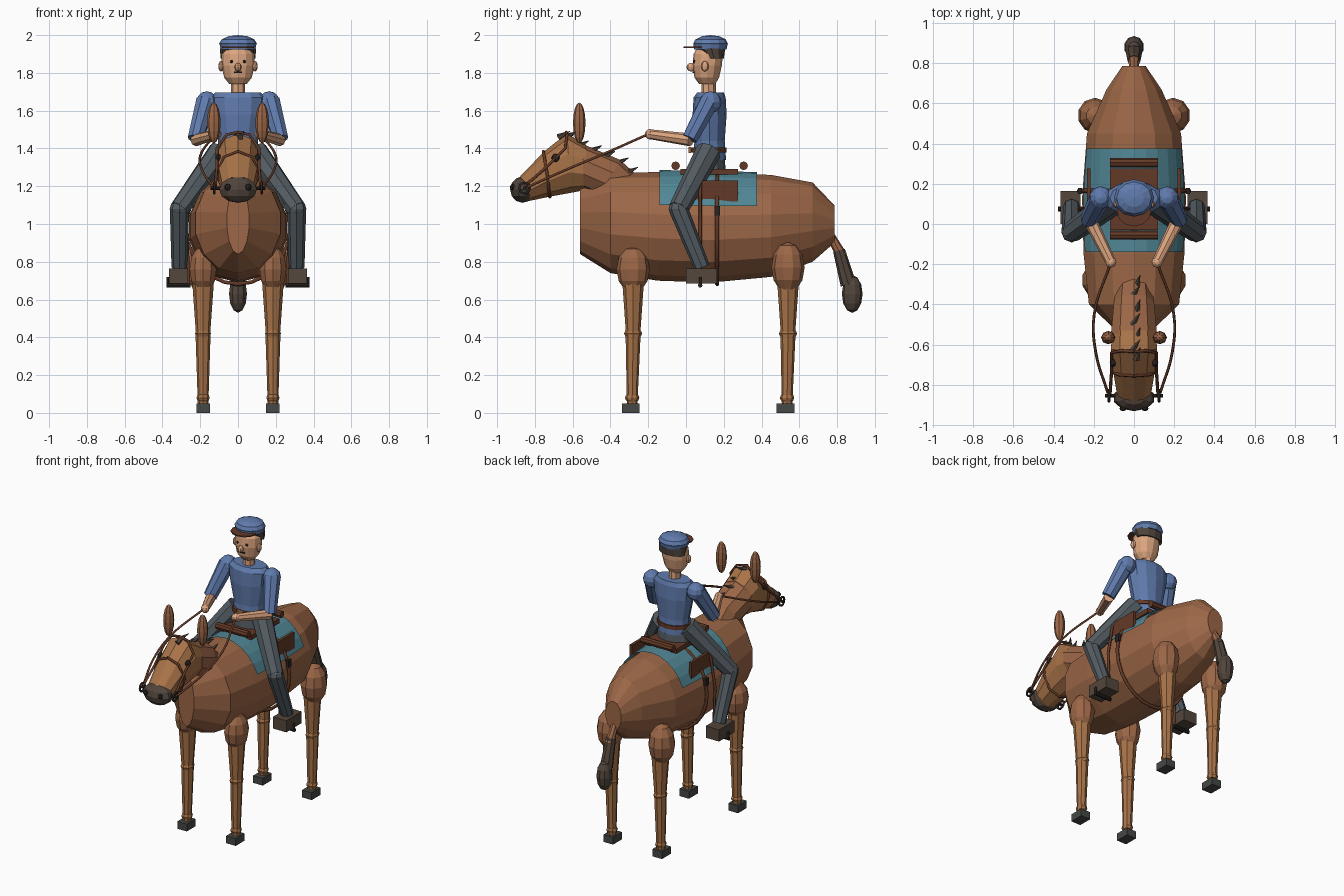
import bpy, bmesh, math
from mathutils import Vector

if "Cube" in bpy.data.objects:
    bpy.data.objects.remove(bpy.data.objects["Cube"])

def mat(name, hexa):
    m = bpy.data.materials.new(name)
    c = [int(hexa[i:i + 2], 16) / 255 for i in (0, 2, 4)]
    m.diffuse_color = [((v + .055) / 1.055) ** 2.4 for v in c] + [1]
    m.use_nodes = True
    m.node_tree.nodes["Principled BSDF"].inputs["Base Color"].default_value = m.diffuse_color
    return m

HORSE, LEG, DARK = mat("coat", "9C6747"), mat("leg_coat", "A87348"), mat("dark_hair", "51453C")
SHIRT, SKIN, TROUSER = mat("shirt", "607BAD"), mat("skin", "DDA680"), mat("trouser", "535C62")
BOOT, LEATHER, CLOTH = mat("boot", "53473C"), mat("leather", "643A27"), mat("cloth", "518796")
HOOF, BLACK = mat("hoof", "454845"), mat("black", "2A2422")

def finish(bm, name, m):
    bmesh.ops.recalc_face_normals(bm, faces=bm.faces[:])
    me = bpy.data.meshes.new(name)
    bm.to_mesh(me)
    bm.free()
    me.materials.append(m)
    ob = bpy.data.objects.new(name, me)
    bpy.context.collection.objects.link(ob)
    return ob

def loft(name, m, rings, n=12, x=0, arc=None):
    """Rings: (top y, top z, bottom y, bottom z, half width); arc = open part of the circle."""
    bm, rows = bmesh.new(), []
    for ty, tz, by, bz, w in rings:
        t, b = Vector((x, ty, tz)), Vector((x, by, bz))
        c, up = (t + b) / 2, (t - b) / 2
        a0, a1 = arc or (math.pi / 2, math.pi * 2.5)
        k = n + 1 if arc else n
        rows.append([bm.verts.new(c + up * math.sin(a) + Vector((w * math.cos(a), 0, 0)))
                     for a in (a0 + (a1 - a0) * i / n for i in range(k))])
    for r, q in zip(rows, rows[1:]):
        for i in range(n):
            j = (i + 1) % len(r)
            bm.faces.new((r[i], r[j], q[j], q[i]))
    if not arc:
        bm.faces.new(rows[0])
        bm.faces.new(rows[-1])
    return finish(bm, name, m)

def ball(name, m, loc, size, u=10, v=6):
    bm = bmesh.new()
    bmesh.ops.create_uvsphere(bm, u_segments=u, v_segments=v, radius=1)
    for p in bm.verts:
        p.co = Vector(p.co[i] * size[i] + loc[i] for i in range(3))
    return finish(bm, name, m)

def box(name, m, lo, hi):
    bm = bmesh.new()
    bmesh.ops.create_cube(bm, size=1)
    for p in bm.verts:
        p.co = Vector((lo[i] + hi[i]) / 2 + p.co[i] * (hi[i] - lo[i]) for i in range(3))
    return finish(bm, name, m)

def rod(name, m, a, b, r1, r2, n=8):
    a, b = Vector(a), Vector(b)
    bm = bmesh.new()
    bmesh.ops.create_cone(bm, cap_ends=True, segments=n, radius1=r1, radius2=r2, depth=(b - a).length)
    ob = finish(bm, name, m)
    ob.location = (a + b) / 2
    ob.rotation_euler = (b - a).to_track_quat('Z', 'Y').to_euler()
    return ob

def cord(name, m, pts, r, closed=False, smooth=False):
    cu = bpy.data.curves.new(name, 'CURVE')
    cu.dimensions, cu.bevel_depth, cu.bevel_resolution = '3D', r, 1
    if smooth:
        sp = cu.splines.new('BEZIER')
        sp.bezier_points.add(len(pts) - 1)
        for bp, p in zip(sp.bezier_points, pts):
            bp.co, bp.handle_left_type, bp.handle_right_type = p, 'AUTO', 'AUTO'
    else:
        sp = cu.splines.new('POLY')
        sp.points.add(len(pts) - 1)
        for bp, p in zip(sp.points, pts):
            bp.co = (*p, 1)
    sp.use_cyclic_u, cu.resolution_u, cu.use_fill_caps = closed, 5, True
    cu.materials.append(m)
    ob = bpy.data.objects.new(name, cu)
    bpy.context.collection.objects.link(ob)

# Horse trunk, neck and head
loft("body", HORSE, [(-.56, 1.20, -.56, .84, .06), (-.40, 1.27, -.40, .74, .23), (-.15, 1.275, -.15, .70, .257),
                     (.13, 1.27, .13, .69, .265), (.45, 1.26, .45, .72, .24), (.67, 1.22, .67, .80, .14),
                     (.785, 1.10, .785, .90, .06)], 14)
loft("neck", HORSE, [(-.25, 1.25, -.38, 1.02, .09), (-.35, 1.34, -.45, 1.14, .105), (-.55, 1.425, -.54, 1.18, .12)], 10)
loft("head", LEG, [(-.53, 1.42, -.53, 1.18, .115), (-.63, 1.48, -.61, 1.165, .12),
                   (-.75, 1.385, -.72, 1.145, .108), (-.885, 1.245, -.84, 1.12, .085)], 10)
ball("muzzle", DARK, (0, -.865, 1.182), (.105, .066, .07))

# Mane tufts along the crest and forelock
for i, (y, z) in enumerate([(-.65, 1.46), (-.61, 1.46), (-.55, 1.41), (-.48, 1.385), (-.41, 1.355), (-.34, 1.32), (-.29, 1.27)]):
    rod("mane_tuft", DARK, (.012 * (-1) ** i, y - .025, z), (.03, y + .035, z + .03), .018, .002, 5)

# Tail
rod("tail_dock", HORSE, (0, .765, .94), (0, .825, .83), .022, .03)
rod("tail", DARK, (0, .81, .86), (0, .86, .68), .032, .042)
ball("tail_tuft", DARK, (0, .88, .63), (.05, .055, .10))

# Pommel, cantle and seat
for y in (-.055, .305):
    rod("saddle_roll", LEATHER, (-.12, y, 1.308), (.12, y, 1.308), .023, .023)
box("saddle_seat", LEATHER, (-.12, -.03, 1.262), (.12, .275, 1.292))
loft("saddle_cloth", CLOTH, [(-.14, 1.285, -.14, .69, .264), (.13, 1.283, .13, .68, .273), (.375, 1.274, .375, .70, .256)],
     10, arc=(.39, math.pi - .39))
ell = [(.274 * math.cos(a), .165, .98 + .298 * math.sin(a)) for a in (math.tau * i / 24 for i in range(24))]
cord("girth", LEATHER, ell, .011, True)

# Rider trunk, built from front/back points
loft("pelvis", TROUSER, [(.03, 1.29, .21, 1.29, .12), (.04, 1.39, .20, 1.39, .11)], 12)
loft("shirt", SHIRT, [(.035, 1.34, .212, 1.34, .105), (.045, 1.44, .205, 1.44, .105), (.035, 1.58, .215, 1.58, .135),
                      (.04, 1.67, .21, 1.67, .145), (.06, 1.697, .20, 1.697, .12)], 12)
loft("belt", LEATHER, [(.024, 1.378, .215, 1.378, .118), (.024, 1.405, .215, 1.405, .118)], 12)
box("belt_buckle", LEG, (-.02, .012, 1.375), (.02, .026, 1.408))

# Rider head and cap
rod("rider_neck", SKIN, (0, .12, 1.68), (0, .12, 1.77), .038, .038)
loft("rider_head", SKIN, [(.07, 1.74, .155, 1.74, .045), (.045, 1.775, .175, 1.775, .073), (.035, 1.84, .19, 1.84, .088),
                          (.04, 1.90, .195, 1.90, .086), (.06, 1.935, .18, 1.935, .06)], 12)
ball("nose", SKIN, (0, .027, 1.83), (.018, .024, .023), 8, 6)
box("mouth", BLACK, (-.022, .034, 1.80), (.022, .05, 1.807))
loft("hair", DARK, [(.10, 1.875, .20, 1.875, .092), (.06, 1.93, .208, 1.93, .096)], 12)
ball("cap", SHIRT, (0, .13, 1.955), (.1, .092, .045), 12, 6)
loft("cap_band", SHIRT, [(.042, 1.925, .215, 1.925, .092), (.04, 1.95, .22, 1.95, .097)], 12)
loft("cap_peak", LEATHER, [(-.012, 1.932, .14, 1.932, .085), (-.012, 1.940, .14, 1.940, .085)], 12)

for s in (-1, 1):
    # Horse legs
    for label, y, top, w in (("front", -.28, .885, 0), ("back", .54, .905, .01)):
        x = s * .185
        h = (top - .635) / 2
        ball(label + "_thigh", HORSE, (x + s * w, y, top - h), (.075 + w, .088, h))
        rod(label + "_upper_leg", LEG, (x, y, .76), (x, y, .42), .062, .038)
        ball(label + "_knee", LEG, (x, y, .42), (.042, .048, .03), 8, 6)
        rod(label + "_lower_leg", LEG, (x, y, .42), (x, y - .005, .05), .04, .028)
        ball(label + "_fetlock", LEG, (x, y - .005, .08), (.035, .038, .028), 8, 6)
        box(label + "_hoof", HOOF, (x - .036, y - .06, 0), (x + .036, y + .035, .05))

    # Horse ears, eyes, nostrils and bridle
    ball("horse_ear", HORSE, (s * .128, -.565, 1.535), (.036, .033, .108), 8, 8)
    ball("horse_eye", BLACK, (s * .105, -.69, 1.35), (.016, .022, .022), 8, 6)
    ball("nostril", BLACK, (s * .055, -.918, 1.195), (.018, .014, .018), 8, 5)
    ring = [(s * .125, -.855 + .028 * math.cos(a), 1.19 + .028 * math.sin(a)) for a in (math.tau * i / 12 for i in range(12))]
    cord("bit_ring", BLACK, ring, .007, True)
    rod("bit_end", BLACK, (s * .08, -.855, 1.19), (s * .145, -.855, 1.19), .009, .009)
    cord("cheek_strap", LEATHER, [(s * .12, -.855, 1.20), (s * .112, -.74, 1.30), (s * .112, -.64, 1.40), (s * .06, -.63, 1.473), (0, -.635, 1.487)], .008)
    cord("noseband", LEATHER, [(0, -.755, 1.385), (s * .075, -.75, 1.355), (s * .113, -.735, 1.265), (s * .075, -.725, 1.17), (0, -.72, 1.142)], .008)
    cord("rein", LEATHER, [(s * .13, -.84, 1.195), (s * .19, -.64, 1.285), (s * .198, -.45, 1.365), (s * .115, -.19, 1.48)], .007, smooth=True)

    # Saddle flap, girth buckle, stirrup
    box("saddle_flap", LEATHER, (s * .225 - .009, .01, 1.12), (s * .225 + .009, .275, 1.23))
    box("girth_buckle", BLACK, (s * .268 - .01, .15, 1.045), (s * .268 + .01, .18, 1.095))
    cord("stirrup_strap", LEATHER, [(s * .235, .075, 1.22), (s * .272, .075, 1.0), (s * .26, .075, .67)], .009)
    rod("stirrup_tread", BLACK, (s * .252, .075, .675), (s * .378, .075, .675), .012, .012)
    cord("stirrup_side", BLACK, [(s * .372, .075, .675), (s * .372, .075, .72)], .007)

    # Rider legs and boots
    knee, ankle = (s * .31, -.04, 1.08), (s * .31, .085, .77)
    rod("thigh", TROUSER, (s * .09, .12, 1.385), knee, .068, .053)
    ball("rider_knee", TROUSER, knee, (.052, .052, .045), 8, 6)
    rod("shin", TROUSER, knee, ankle, .051, .042)
    box("boot", BOOT, (s * .315 - .05, 0, .685), (s * .315 + .05, .165, .765))

    # Rider arms
    elbow, hand = (s * .225, .02, 1.45), (s * .115, -.19, 1.475)
    ball("shoulder", SHIRT, (s * .165, .13, 1.645), (.058, .058, .058), 10, 6)
    rod("upper_arm", SHIRT, (s * .17, .125, 1.65), elbow, .054, .043)
    rod("forearm", SKIN, (s * .222, .025, 1.445), hand, .034, .026)
    ball("hand", SKIN, hand, (.028, .028, .028), 8, 6)

    # Rider face
    ball("rider_ear", SKIN, (s * .09, .10, 1.835), (.014, .02, .028), 8, 6)
    ball("rider_eye", BLACK, (s * .035, .046, 1.86), (.009, .009, .009), 6, 5)
